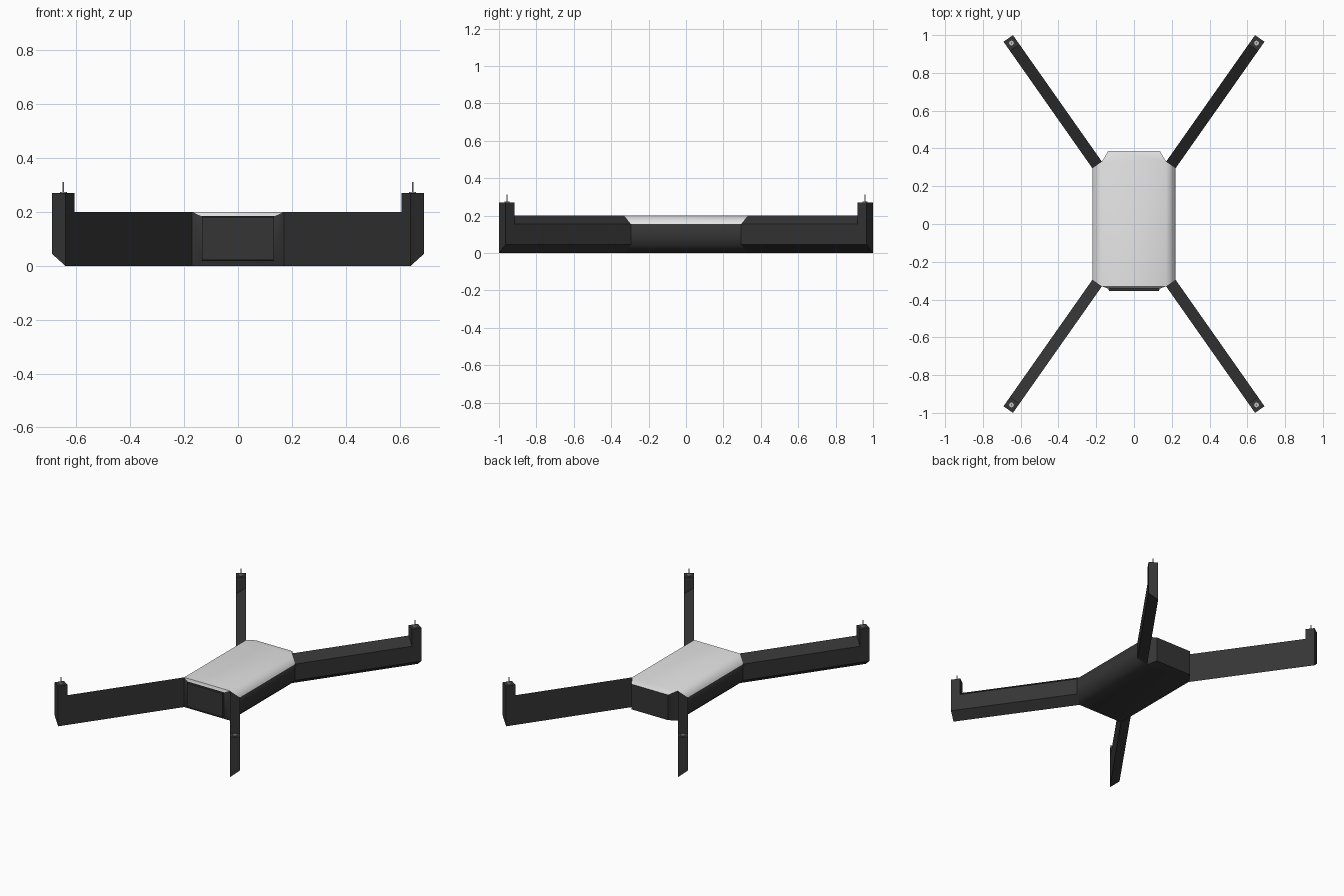
import bpy, bmesh, math
from mathutils import Vector

if "Cube" in bpy.data.objects:
    bpy.data.objects.remove(bpy.data.objects["Cube"])

def material(name, rgb):
    m = bpy.data.materials.new(name)
    m.diffuse_color = (*rgb, 1)
    m.use_nodes = True
    m.node_tree.nodes["Principled BSDF"].inputs["Base Color"].default_value = m.diffuse_color
    return m

BLACK = material("matte black", (0.035, 0.035, 0.035))
WHITE = material("shell white", (0.78, 0.78, 0.78))
METAL = material("shaft metal", (0.5, 0.5, 0.5))

def finish(name, bm, mats, angle=50):
    bmesh.ops.remove_doubles(bm, verts=bm.verts, dist=1e-5)
    bmesh.ops.recalc_face_normals(bm, faces=bm.faces)
    me = bpy.data.meshes.new(name)
    bm.to_mesh(me)
    bm.free()
    for m in mats:
        me.materials.append(m)
    ob = bpy.data.objects.new(name, me)
    bpy.context.collection.objects.link(ob)
    bpy.ops.object.select_all(action='DESELECT')
    bpy.context.view_layer.objects.active = ob
    ob.select_set(True)
    bpy.ops.object.shade_smooth_by_angle(angle=math.radians(angle))
    return ob

def prism(bm, a, b):
    # closed solid between two matching loops
    va, vb = [bm.verts.new(p) for p in a], [bm.verts.new(p) for p in b]
    n = len(va)
    for i in range(n):
        j = (i + 1) % n
        bm.faces.new((va[i], va[j], vb[j], vb[i]))
    bm.faces.new(va[::-1])
    bm.faces.new(vb)

# Key corners: nose, inner arm edge (tall), outer arm edge (short)
NOSE = {-1: (0.137, -0.342), 1: (0.137, 0.386)}
IN, OUT = (0.17, 0.33), (0.22, 0.295)
Z = {"nose": (0.015, 0.185), "in": (0.0, 0.2), "out": (0.045, 0.155)}
DIR = Vector((0.575, 0.818))
LEN = 0.819

def pt(kind, sx, sy, top):
    if kind == "nose":
        x, y = NOSE[sy]
    else:
        x, y = IN if kind == "in" else OUT
        y *= sy
    return (sx * x, y, Z[kind][top])

# Body: faceted hull, white above and black below
bm = bmesh.new()
def face(pts, white=False):
    f = bm.faces.new([bm.verts.new(p) for p in pts])
    f.material_index = 1 if white else 0

for top in (0, 1):
    face([pt("in", sx, sy, top) for sx, sy in ((-1, -1), (1, -1), (1, 1), (-1, 1))], top)
    for s in (-1, 1):
        face([pt("in", s, -1, top), pt("out", s, -1, top), pt("out", s, 1, top), pt("in", s, 1, top)], top)
        face([pt("nose", -1, s, top), pt("nose", 1, s, top), pt("in", 1, s, top), pt("in", -1, s, top)], top)
for s in (-1, 1):
    face([pt("out", s, y, t) for y, t in ((-1, 0), (1, 0), (1, 1), (-1, 1))])
    face([pt("nose", x, s, t) for x, t in ((-1, 0), (1, 0), (1, 1), (-1, 1))])
    for sy in (-1, 1):
        for a, b in (("nose", "in"), ("in", "out")):
            face([pt(a, s, sy, 0), pt(b, s, sy, 0), pt(b, s, sy, 1), pt(a, s, sy, 1)])
finish("body", bm, [BLACK, WHITE])

# Front panel plate
bm = bmesh.new()
rect = [(-0.135, 0.02), (0.135, 0.02), (0.135, 0.183), (-0.135, 0.183)]
prism(bm, [(x, -0.338, z) for x, z in rect],
      [(x * 0.985, -0.355, 0.1 + (z - 0.1) * 0.98) for x, z in rect])
finish("front_panel", bm, [BLACK], 20)

# Arms, motor blocks and shafts at the four corners
for sx in (-1, 1):
    for sy in (-1, 1):
        tag = ("rear" if sy > 0 else "front") + ("_right" if sx > 0 else "_left")
        d = Vector((sx * DIR.x, sy * DIR.y, 0))
        root = [Vector(pt(k, sx, sy, t)) for k, t in (("in", 0), ("out", 0), ("out", 1), ("in", 1))]
        bm = bmesh.new()
        prism(bm, root, [p + d * LEN for p in root])
        finish("arm_" + tag, bm, [BLACK])

        a, b = [Vector((sx * p[0], sy * p[1], 0)) + d * LEN for p in (IN, OUT)]
        foot = [a, b, b - d * 0.06, a - d * 0.06]
        up = Vector((0, 0, 1))
        bm = bmesh.new()
        prism(bm, [p + up * 0.155 for p in foot], [p + up * 0.27 for p in foot])
        finish("motor_" + tag, bm, [BLACK], 30)

        c = sum(foot, Vector()) / 4
        bm = bmesh.new()
        for r, z0, z1 in ((0.013, 0.268, 0.275), (0.003, 0.27, 0.312)):
            rings = [[c + Vector((r * math.cos(i * math.tau / 12), r * math.sin(i * math.tau / 12), z))
                      for i in range(12)] for z in (z0, z1)]
            prism(bm, *rings)
        finish("shaft_" + tag, bm, [METAL], 40)
